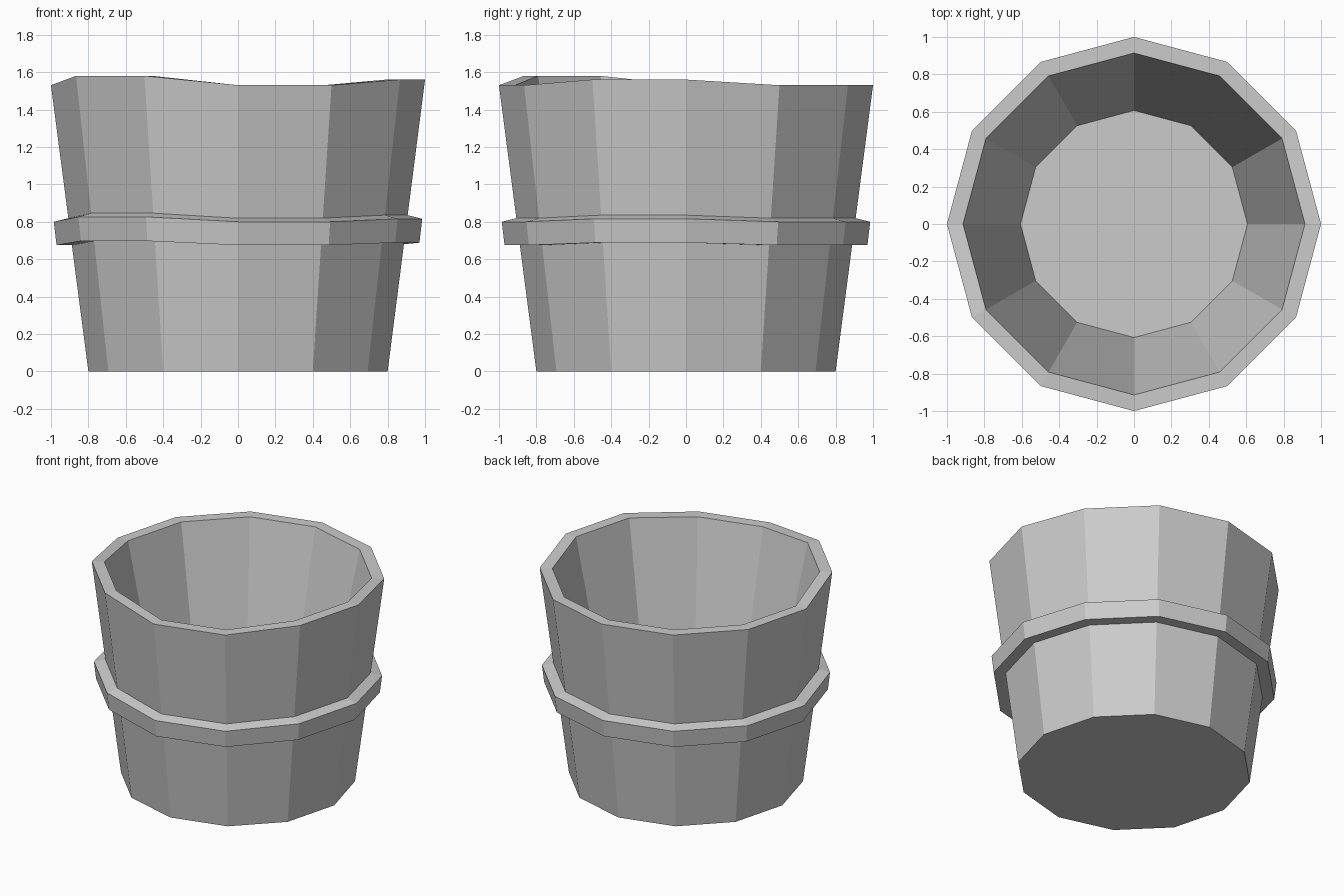
import bpy
import bmesh
from math import sin, cos, radians

if "Cube" in bpy.data.objects:
    bpy.data.objects.remove(bpy.data.objects["Cube"])

SIDES = 12
RIM = 1.53
# rim height at each stave corner, counter-clockwise from +x
HEIGHTS = [1.56, 1.53, 1.53, 1.53, 1.53, 1.53, 1.53, 1.58, 1.58, 1.53, 1.53, 1.56]


def add_ring(bm, radius, z, level=False):
    """Twelve-sided ring whose height follows the uneven rim unless level."""
    ring = []
    for i in range(SIDES):
        a = radians(360 / SIDES * i)
        h = z if level else z * HEIGHTS[i] / RIM
        ring.append(bm.verts.new((radius * cos(a), radius * sin(a), h)))
    return ring


def bridge(bm, lower, upper):
    for i in range(SIDES):
        j = (i + 1) % SIDES
        bm.faces.new((lower[i], lower[j], upper[j], upper[i]))


def finish(bm, name):
    bmesh.ops.recalc_face_normals(bm, faces=bm.faces)
    mesh = bpy.data.meshes.new(name)
    bm.to_mesh(mesh)
    bm.free()
    obj = bpy.data.objects.new(name, mesh)
    bpy.context.collection.objects.link(obj)
    return obj


# Tub: tapered outer wall, uneven rim, inner wall and level floor
bm = bmesh.new()
rings = [add_ring(bm, 0.80, 0), add_ring(bm, 1.0, RIM),
         add_ring(bm, 0.914, RIM), add_ring(bm, 0.607, 0.10, level=True)]
for a, b in zip(rings, rings[1:]):
    bridge(bm, a, b)
bm.faces.new(rings[0])
bm.faces.new(rings[-1])
finish(bm, "bucket_tub")

# Hoop: raised band around the middle, set slightly into the wall
bm = bmesh.new()
profile = [(0.88, 0.675), (0.97, 0.675), (0.985, 0.80), (0.90, 0.821)]
rings = [add_ring(bm, r, z) for r, z in profile]
for a, b in zip(rings, rings[1:] + rings[:1]):
    bridge(bm, a, b)
finish(bm, "bucket_hoop")
